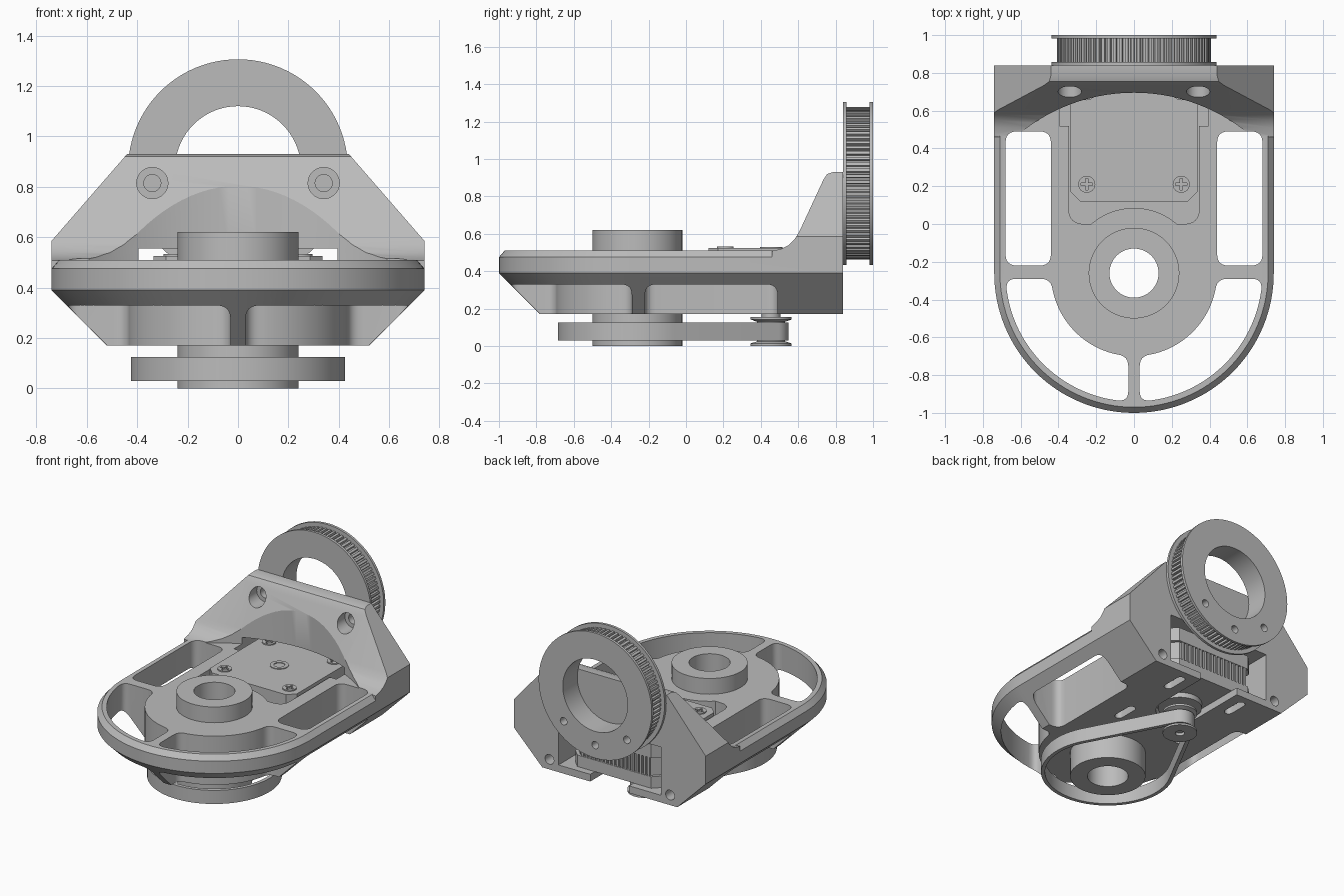
import bpy, bmesh
from math import sin, cos, pi, radians, acos, sqrt
from mathutils import Vector

if "Cube" in bpy.data.objects:
    bpy.data.objects.remove(bpy.data.objects["Cube"])

grey = bpy.data.materials.new("plain grey")
grey.use_nodes = True
GREY = (0.5, 0.5, 0.5, 1)
grey.diffuse_color = GREY
grey.node_tree.nodes["Principled BSDF"].inputs["Base Color"].default_value = GREY

HUB_Y, MOTOR_Y, WHEEL_Z = -0.26, 0.455, 0.87


# ---------- helpers ----------
def finish(name, bm):
    bmesh.ops.recalc_face_normals(bm, faces=bm.faces)
    mesh = bpy.data.meshes.new(name)
    bm.to_mesh(mesh)
    bm.free()
    mesh.materials.append(grey)
    ob = bpy.data.objects.new(name, mesh)
    bpy.context.collection.objects.link(ob)
    return ob


def loft(name, rings):
    """Skin closed rings of equal length and cap both ends."""
    bm = bmesh.new()
    rows = [[bm.verts.new(p) for p in ring] for ring in rings]
    n = len(rows[0])
    for a, b in zip(rows, rows[1:]):
        for i in range(n):
            j = (i + 1) % n
            bm.faces.new((a[i], a[j], b[j], b[i]))
    bm.faces.new(rows[0])
    bm.faces.new(rows[-1])
    return finish(name, bm)


PLACE = {"x": lambda u, v, w: (w, u, v),
         "y": lambda u, v, w: (u, w, v),
         "z": lambda u, v, w: (u, v, w)}


def prism(name, pts, lo, hi, axis="z"):
    return loft(name, [[PLACE[axis](u, v, w) for u, v in pts] for w in (lo, hi)])


def arc(cx, cy, r, a0, a1, n=32):
    steps = [radians(a0 + (a1 - a0) * i / n) for i in range(n + 1)]
    return [(cx + r * cos(a), cy + r * sin(a)) for a in steps]


def disc(name, cx, cy, r, lo, hi, axis="z", n=64):
    return prism(name, arc(cx, cy, r, 0, 360, n)[:-1], lo, hi, axis)


def rect(x0, x1, y0, y1):
    return [(x0, y0), (x1, y0), (x1, y1), (x0, y1)]


def rounded(pts, r=0.05):
    """Replace every sharp corner with a short curve."""
    out = []
    for i, p in enumerate(pts):
        p = Vector(p)
        a, b = Vector(pts[i - 1]) - p, Vector(pts[(i + 1) % len(pts)]) - p
        if a.angle(b) > radians(140):
            out.append(tuple(p))
            continue
        a, b = (p + e.normalized() * min(r, e.length * 0.95) for e in (a, b))
        out += [tuple(a.lerp(p, t / 6).lerp(p.lerp(b, t / 6), t / 6)) for t in range(7)]
    return out


def lathe(name, profile, cx, cy, n=72):
    """Revolve a closed (radius, height) loop round a vertical axis."""
    bm = bmesh.new()
    rows = [[bm.verts.new((cx + r * cos(2 * pi * k / n), cy + r * sin(2 * pi * k / n), z))
             for r, z in profile] for k in range(n)]
    m = len(profile)
    for k in range(n):
        a, b = rows[k], rows[(k + 1) % n]
        for i in range(m):
            j = (i + 1) % m
            bm.faces.new((a[i], a[j], b[j], b[i]))
    return finish(name, bm)


def boolean(ob, tool, op="DIFFERENCE", keep=False):
    mod = ob.modifiers.new("bool", "BOOLEAN")
    mod.operation, mod.solver, mod.object = op, "EXACT", tool
    bpy.context.view_layer.objects.active = ob
    bpy.ops.object.modifier_apply(modifier=mod.name)
    if not keep:
        bpy.data.objects.remove(tool)


# ---------- main frame: U-shaped base with chamfered rim ----------
def u_ring(inset, z):
    r = 0.74 - inset
    pts = [(r, 0.84)] + arc(0, HUB_Y, r, 0, -180, 64) + [(-r, 0.84)]
    return [(x, y, z) for x, y in pts]


frame = loft("frame", [u_ring(0.22, 0.17), u_ring(0, 0.39), u_ring(0, 0.475), u_ring(0.03, 0.51)])

# rear wall: sloped side profile, trimmed to a trapezoid and hollowed by a round cut
wall = prism("rear_wall", [(0.46, 0.44), (0.46, 0.508), (0.51, 0.52), (0.55, 0.54), (0.58, 0.57),
                           (0.605, 0.61), (0.735, 0.89), (0.755, 0.92), (0.785, 0.93),
                           (0.84, 0.93), (0.84, 0.44)], -0.74, 0.74, "x")
boolean(wall, prism("trim", [(-0.74, 0.3), (0.74, 0.3), (0.74, 0.585), (0.44, 0.93),
                             (0.44, 1), (-0.44, 1), (-0.44, 0.93), (-0.74, 0.585)],
                    0.3, 1, "y"), "INTERSECT")
boolean(wall, disc("cut", 0, HUB_Y, 0.955, 0.49, 1.1, n=160))
boolean(frame, wall, "UNION")

# through pockets left between the rim, the spokes and the hub housing
for s in (1, -1):
    side = rounded(rect(0.44, 0.68, -0.22, 0.49), 0.06)
    outer, inner = sqrt(0.68**2 - 0.03**2), sqrt(0.44**2 - 0.03**2)
    front = ([(0.03, HUB_Y - outer)] + arc(0, HUB_Y, 0.68, -82, -8, 24) + [(outer, -0.29)]
             + [(inner, -0.29)] + arc(0, HUB_Y, 0.44, -12, -77, 24) + [(0.03, HUB_Y - inner)])
    for pts in (side, rounded(front, 0.055)):
        boolean(frame, prism("cut", [(s * x, y) for x, y in pts], 0.1, 0.6))

# motor bay, open to the rear, with the round hub housing standing in it
boolean(frame, prism("cut", rounded(rect(-0.345, 0.345, 0, 0.6), 0.08), 0.22, 0.54))
boolean(frame, prism("cut", rect(-0.395, 0.395, 0.52, 0.9), 0.22, 0.555))
boolean(frame, disc("housing", 0, HUB_Y, 0.345, 0.2, 0.51, n=96), "UNION")
boolean(frame, disc("cut", 0, HUB_Y, 0.2, 0.1, 0.6))

# shaft slot and motor adjustment slots in the floor
boolean(frame, prism("cut", [(0.15, 0.9)] + arc(0, 0.45, 0.15, 0, -180) + [(-0.15, 0.9)], 0.1, 0.25))
for x in (-0.25, 0.25):
    for y in (0.21, 0.70):
        slot = arc(x, y + 0.06, 0.028, 0, 180, 8) + arc(x, y - 0.06, 0.028, 180, 360, 8)
        boolean(frame, prism("cut", slot, 0.1, 0.25))

# wall bolt holes with counterbores, and blind holes low on the back
for s in (-1, 1):
    boolean(frame, disc("cut", s * 0.34, 0.815, 0.062, 0.4, 0.78, "y", 32))
    boolean(frame, disc("cut", s * 0.34, 0.815, 0.034, 0.7, 0.9, "y", 24))
    boolean(frame, disc("cut", s * 0.465, 0.24, 0.034, 0.65, 0.9, "y", 24))

# ---------- centre hub tube ----------
lathe("hub_tube", [(0.13, 0), (0.24, 0), (0.24, 0.62), (0.13, 0.62)], 0, HUB_Y)


# ---------- motor ----------
def motor_outline(h, c):
    pts = [(h, h - c), (h - c, h), (c - h, h), (-h, h - c),
           (-h, c - h), (c - h, -h), (h - c, -h), (h, c - h)]
    return [(x, MOTOR_Y + y) for x, y in pts]


for name, lo, hi, half in (("motor_lower_cap", 0.22, 0.3, 0.335), ("motor_core", 0.3, 0.43, 0.32),
                           ("motor_upper_cap", 0.43, 0.525, 0.335)):
    prism(name, motor_outline(half, 0.05), lo, hi)
for i in range(18):
    x = -0.27 + i * 0.03
    prism("motor_rear_fin", rect(x, x + 0.015, 0.76, 0.788), 0.3, 0.43)
disc("motor_boss", 0, MOTOR_Y, 0.14, 0.185, 0.23)
disc("motor_shaft", 0, MOTOR_Y, 0.03, 0.02, 0.23, n=24)
lathe("motor_top_ring", [(0.035, 0.52), (0.06, 0.52), (0.06, 0.53), (0.035, 0.53)], 0, MOTOR_Y, 32)
for x in (-0.25, 0.25):
    for y in (0.21, 0.70):
        head = disc("motor_screw", x, y, 0.045, 0.51, 0.533, n=24)
        for w, d in ((0.03, 0.007), (0.007, 0.03)):
            boolean(head, prism("cut", rect(x - w, x + w, y - d, y + d), 0.524, 0.55))

# ---------- small drive pulley and belt ----------
lathe("drive_pulley", [(0.03, 0), (0.11, 0), (0.11, 0.014), (0.075, 0.025), (0.075, 0.13),
                       (0.11, 0.142), (0.11, 0.156), (0.05, 0.156), (0.05, 0.175),
                       (0.03, 0.175)], 0, MOTOR_Y, 48)


def belt_loop(big, small):
    phi = acos((big - small) / (MOTOR_Y - HUB_Y)) * 180 / pi
    return (arc(0, HUB_Y, big, 90 + phi, 450 - phi, 80)
            + arc(0, MOTOR_Y, small, 90 - phi, 90 + phi, 24))


belt = prism("drive_belt", belt_loop(0.425, 0.092), 0.03, 0.125)
boolean(belt, prism("cut", belt_loop(0.4, 0.067), -0.1, 0.3))

# ---------- large toothed wheel on the rear wall ----------
TEETH = 80
outline = []
for k in range(TEETH):
    for frac, r in ((0, 0.408), (0.5, 0.408), (0.58, 0.392), (0.92, 0.392)):
        a = 2 * pi * (k + frac) / TEETH
        outline.append((r * cos(a), WHEEL_Z + r * sin(a)))
wheel_parts = [prism("wheel_teeth", outline, 0.856, 0.984, "y"),
               disc("wheel_inner_flange", 0, WHEEL_Z, 0.436, 0.84, 0.858, "y", 96),
               disc("wheel_outer_flange", 0, WHEEL_Z, 0.436, 0.982, 1, "y", 96)]
cutters = [disc("cut", 0, WHEEL_Z, 0.25, 0.8, 1.1, "y", 72)]
for a in (-135, -90, -45):
    x, z = arc(0, WHEEL_Z, 0.345, a, a, 1)[0]
    cutters.append(disc("cut", x, z, 0.026, 0.8, 1.1, "y", 20))
for part in wheel_parts:
    for c in cutters:
        boolean(part, c, keep=True)
for c in cutters:
    bpy.data.objects.remove(c)

# ---------- shading ----------
bpy.ops.object.select_all(action="DESELECT")
for ob in bpy.context.scene.objects:
    if ob.type == "MESH":
        ob.select_set(True)
        bpy.context.view_layer.objects.active = ob
bpy.ops.object.shade_smooth_by_angle(angle=radians(25))
